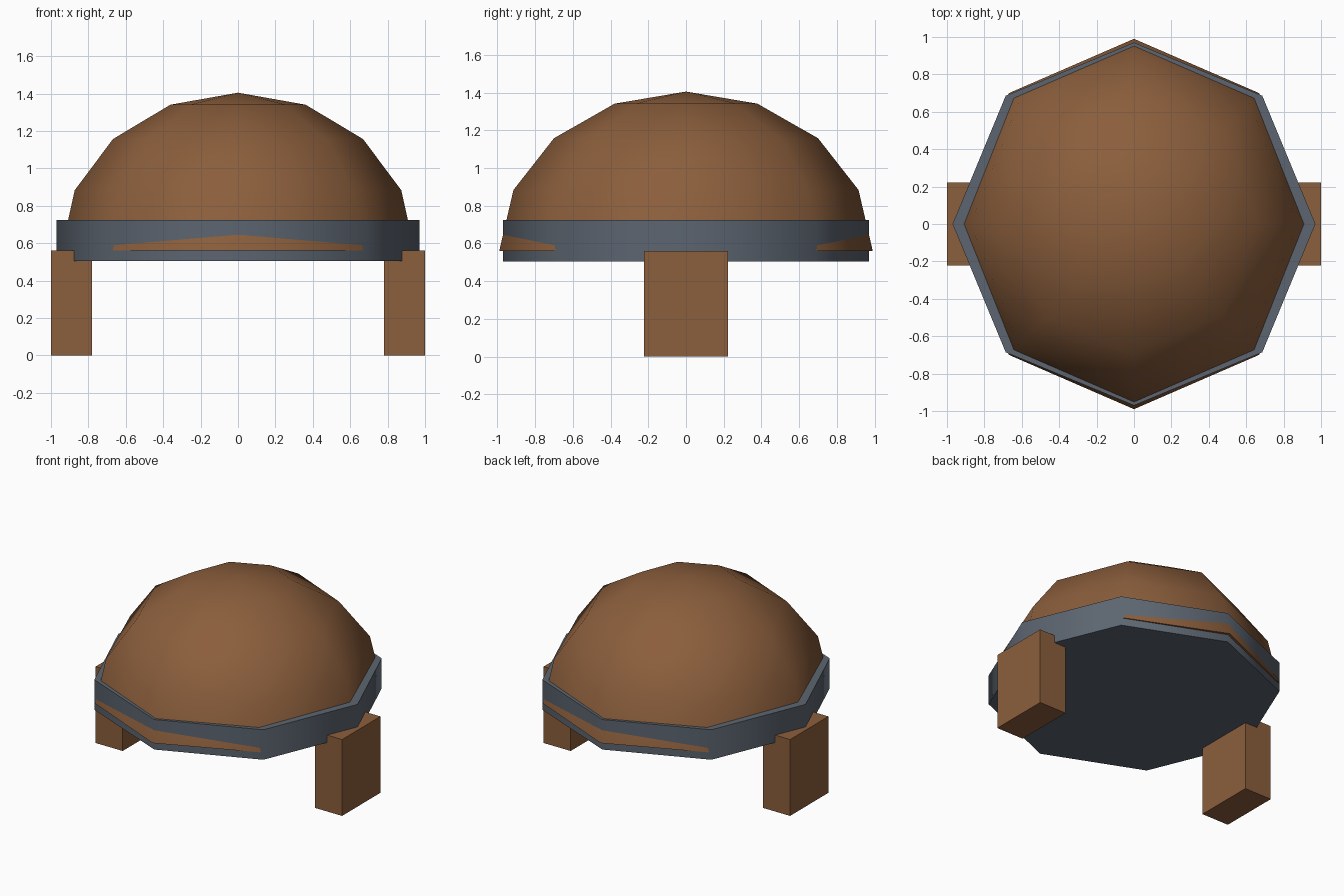
import bpy, bmesh, math

if "Cube" in bpy.data.objects:
    bpy.data.objects.remove(bpy.data.objects["Cube"])


def material(name, rgb):
    m = bpy.data.materials.new(name)
    m.diffuse_color = (*rgb, 1.0)
    m.use_nodes = True
    m.node_tree.nodes["Principled BSDF"].inputs["Base Color"].default_value = m.diffuse_color
    return m


brown = material("brown", (0.258, 0.112, 0.045))
slate = material("slate grey", (0.107, 0.130, 0.162))


def lathe(name, rings, mat, sides=8):
    """Stack of elliptical rings (rx, ry, z), closed at both ends; rx == 0 is a pole."""
    bm = bmesh.new()
    loops = []
    for rx, ry, z in rings:
        if rx == 0:
            loops.append([bm.verts.new((0, 0, z))] * sides)
        else:
            loops.append([bm.verts.new((rx * math.cos(a), ry * math.sin(a), z))
                          for a in (2 * math.pi * i / sides for i in range(sides))])
    for low, high in zip(loops, loops[1:]):
        for i in range(sides):
            j = (i + 1) % sides
            quad = [low[i], low[j], high[j], high[i]]
            bm.faces.new(list(dict.fromkeys(quad)))
    bm.faces.new(loops[0][::-1])
    if rings[-1][0] != 0:
        bm.faces.new(loops[-1])
    bmesh.ops.recalc_face_normals(bm, faces=bm.faces)
    mesh = bpy.data.meshes.new(name)
    bm.to_mesh(mesh)
    bm.free()
    mesh.materials.append(mat)
    obj = bpy.data.objects.new(name, mesh)
    bpy.context.collection.objects.link(obj)
    bpy.ops.object.select_all(action='DESELECT')
    obj.select_set(True)
    bpy.context.view_layer.objects.active = obj
    bpy.ops.object.shade_smooth_by_angle(angle=math.radians(50))
    return obj


# Domed shell: half of a low-poly ellipsoid
dome_rings = []
for k in range(4):
    t = math.radians(22.5 * k)
    dome_rings.append((0.945 * math.cos(t), 0.99 * math.cos(t), 0.56 + 0.845 * math.sin(t)))
dome_rings.append((0, 0, 1.405))
lathe("dome", dome_rings, brown)

# Octagonal rim band with closed base
lathe("rim_band", [(0.97, 0.97, 0.505), (0.97, 0.97, 0.725)], slate)

# Block legs on both sides
for side, label in ((-1, "left"), (1, "right")):
    bpy.ops.mesh.primitive_cube_add(size=1, location=(side * 0.89, 0, 0.28))
    leg = bpy.context.object
    leg.name = label + "_leg"
    leg.scale = (0.22, 0.444, 0.56)
    leg.data.materials.append(brown)
